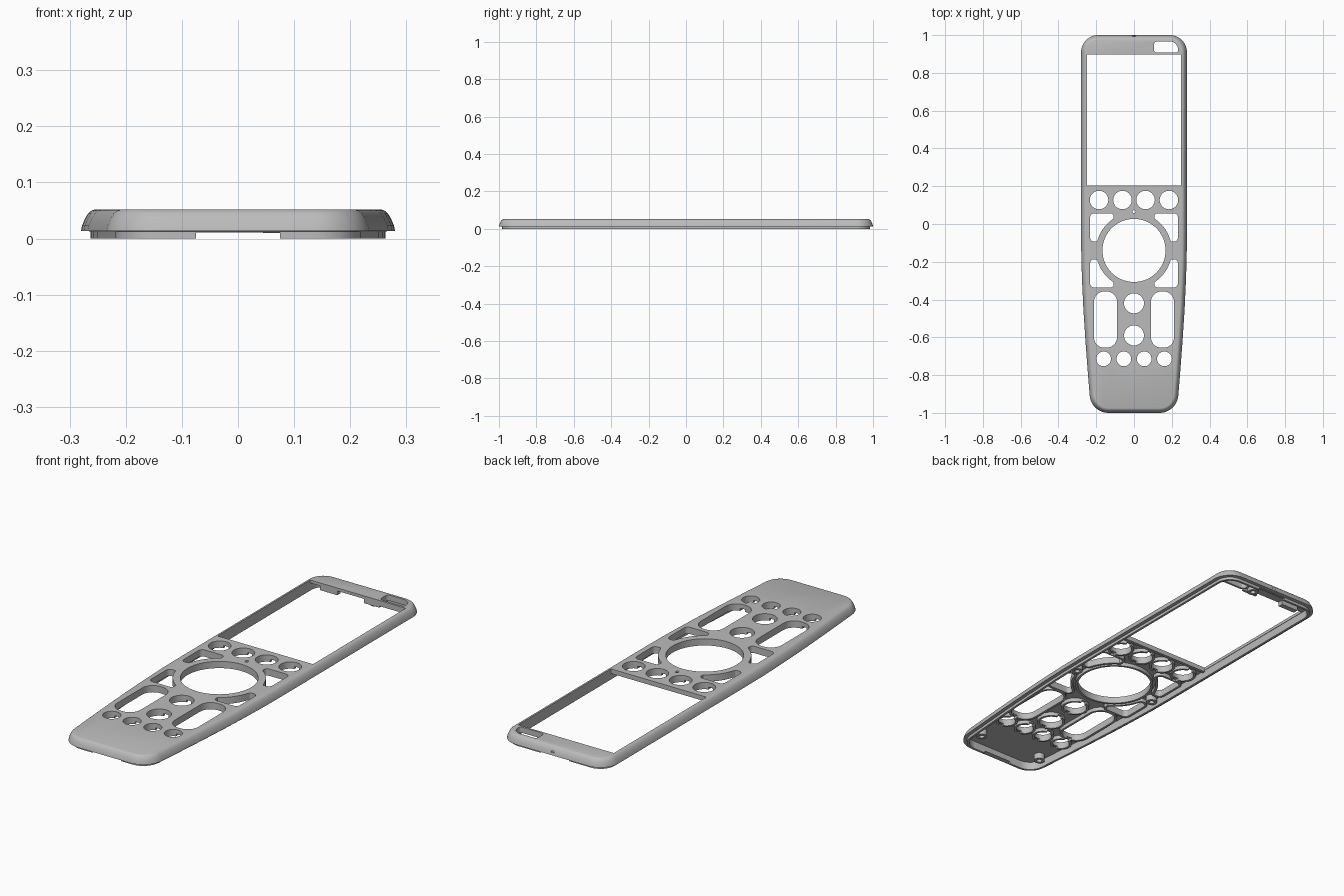
import bpy, bmesh, math
from mathutils import Vector

if "Cube" in bpy.data.objects:
    bpy.data.objects.remove(bpy.data.objects["Cube"], do_unlink=True)

GREY = (0.5, 0.5, 0.5, 1)
mat = bpy.data.materials.new("plastic grey")
mat.use_nodes = True
mat.diffuse_color = GREY
mat.node_tree.nodes["Principled BSDF"].inputs["Base Color"].default_value = GREY

TOP, UNDER, COLLAR = 0.052, 0.038, 0.02   # plate top, plate underside, collar bottom


# ---- 2D outline helpers (all counter-clockwise) ----
def arc(cx, cy, rx, ry, a0, a1, n):
    angles = [math.radians(a0 + (a1 - a0) * i / n) for i in range(n + 1)]
    return [Vector((cx + rx * math.cos(a), cy + ry * math.sin(a))) for a in angles]


def circle(x, y, r, n=40):
    return arc(x, y, r, r, 0, 360, n)[:-1]


def rounded(corners, n=7):
    """Polygon from (x, y, radius) corners, each one filleted."""
    pts = []
    for i, (x, y, r) in enumerate(corners):
        p = Vector((x, y))
        if r == 0:
            pts.append(p)
            continue
        a = (Vector(corners[i - 1][:2]) - p).normalized()
        b = (Vector(corners[(i + 1) % len(corners)][:2]) - p).normalized()
        half = a.angle(b) / 2
        c = p + (a + b).normalized() * r / math.sin(half)
        s, e = p + a * r / math.tan(half) - c, p + b * r / math.tan(half) - c
        sweep = s.angle(e)
        for k in range(n + 1):
            t = k / n
            pts.append(c + (s * math.sin((1 - t) * sweep) + e * math.sin(t * sweep)) / math.sin(sweep))
    return pts


def rect(x0, x1, y0, y1, r=0):
    return rounded([(x0, y0, r), (x1, y0, r), (x1, y1, r), (x0, y1, r)])


def grow(pts, d):
    """Offset an outline outward by d."""
    out = []
    for i, p in enumerate(pts):
        u = (p - pts[i - 1]).normalized()
        v = (pts[(i + 1) % len(pts)] - p).normalized()
        m, n = Vector((u.y, -u.x)), Vector((v.y, -v.x))
        out.append(p + (m + n) * d / (1 + m.dot(n)))
    return out


def flip(pts, sx=1, sy=1, about=0):
    out = [Vector((p.x * sx, about + (p.y - about) * sy)) for p in pts]
    return out[::-1] if sx * sy < 0 else out


# ---- solids ----
def loft(name, rings):
    """Closed solid through a list of (outline, z) rings."""
    bm = bmesh.new()
    loops = [[bm.verts.new((p.x, p.y, z)) for p in pts] for pts, z in rings]
    for lo, hi in zip(loops, loops[1:]):
        for i in range(len(lo)):
            bm.faces.new((lo[i - 1], lo[i], hi[i], hi[i - 1]))
    bm.faces.new(loops[0][::-1])
    bm.faces.new(loops[-1])
    bmesh.ops.recalc_face_normals(bm, faces=bm.faces)
    me = bpy.data.meshes.new(name)
    bm.to_mesh(me)
    bm.free()
    me.materials.append(mat)
    ob = bpy.data.objects.new(name, me)
    bpy.context.collection.objects.link(ob)
    return ob


def prism(name, pts, z0, z1):
    return loft(name, [(pts, z0), (pts, z1)])


def combine(base, tools, operation):
    for tool in tools:
        mod = base.modifiers.new(operation.lower(), 'BOOLEAN')
        mod.operation, mod.solver, mod.object = operation, 'EXACT', tool
    deps = bpy.context.evaluated_depsgraph_get()
    me = bpy.data.meshes.new_from_object(base.evaluated_get(deps))
    base.modifiers.clear()
    base.data = me
    for tool in tools:
        bpy.data.objects.remove(tool, do_unlink=True)


# ---- body outline: straight sides tapering to a narrower lower end ----
half = arc(0.135, -0.9, 0.1, 0.1, -90, -3, 12)
half += [Vector(p) for p in ((0.245, -0.78), (0.257, -0.62), (0.268, -0.45),
                             (0.275, -0.3), (0.279, -0.18), (0.28, -0.05))]
half += arc(0.19, 0.91, 0.09, 0.09, 0, 90, 12)
body = half + flip(half, sx=-1)

# ---- openings ----
corner = rounded([(0.232, -0.093, 0.02), (0.232, 0.056, 0.02), (0.107, 0.056, 0.016)]
                 + [(p.x, p.y, 0) for p in arc(0, -0.14, 0.2, 0.2, 57, 18, 10)]
                 + [(0.196, -0.093, 0.008)])
tall = rect(0.09, 0.212, -0.655, -0.357, 0.055)
round_keys = [circle(s * x, y, r) for x, y, r in
              ((0.061, 0.127, 0.049), (0.185, 0.127, 0.049),
               (0.054, -0.714, 0.039), (0.161, -0.714, 0.039)) for s in (-1, 1)]
round_keys += [circle(0, y, 0.053) for y in (-0.42, -0.59)]
collared = round_keys + [circle(0, -0.14, 0.167, 72)]
collared += [flip(tall, sx) for sx in (-1, 1)]
collared += [flip(corner, sx, sy, -0.14) for sx in (-1, 1) for sy in (-1, 1)]
slot = rounded([(0.106, 0.907, 0.016), (0.233, 0.907, 0.012),
                (0.233, 0.966, 0.042), (0.106, 0.966, 0.016)])
plain = [rect(-0.25, 0.25, 0.204, 0.897), slot, circle(0, 0.066, 0.008, 16)]

# ---- shell: rounded outer skin with a recessed mating lip ----
profile = ((0.017, 0), (0.017, 0.013), (0, 0.0135), (0.002, 0.023), (0.007, 0.035),
           (0.013, 0.045), (0.019, 0.05), (0.025, TOP))
shell = loft("faceplate", [(grow(body, -d), z) for d, z in profile])
combine(shell, [prism("cavity", grow(body, -0.028), -0.02, UNDER)], 'DIFFERENCE')

# collars round the keys, the window ledge and the slot frame
collars = [prism("collar", grow(pts, 0.011), COLLAR, 0.045) for pts in collared]
collars += [prism("ledge", rect(-0.252, 0.252, 0.19, 0.21), 0.03, 0.045),
            prism("slot_frame", grow(slot, 0.01), 0.025, 0.045)]
combine(shell, collars, 'UNION')

# through holes, key guide notches, lip notches and the dimple in the far end
cuts = [prism("hole", pts, -0.1, 0.1) for pts in collared + plain]
for pts in round_keys:
    c = sum(pts, Vector((0, 0))) / len(pts)
    cuts.append(prism("guide", rect(c.x - 0.012, c.x + 0.012, c.y - 0.066, c.y + 0.066), 0, 0.031))
cuts += [prism("lip_notch", rect(-0.075, 0.075, y - 0.05, y + 0.05), -0.1, 0.0105) for y in (-1, 1)]
cuts.append(prism("dimple", circle(0, 1.006, 0.014, 24), 0.025, 0.1))
combine(shell, cuts, 'DIFFERENCE')

# ---- screw bosses ----
bosses = []
for i, (x, y) in enumerate(((0.172, -0.88), (-0.172, -0.88), (0.222, -0.14),
                            (-0.222, -0.14), (0.07, 0.93))):
    boss = prism("screw_boss_%d" % (i + 1), circle(x, y, 0.025, 24), 0.01, UNDER + 0.002)
    combine(boss, [prism("bore", circle(x, y, 0.012, 20), -0.1, 0.034)], 'DIFFERENCE')
    bosses.append(boss)

# ---- locating blocks under the far end ----
blocks = [prism("locating_block_left", rect(0.03, 0.11, 0.9, 0.912), 0.016, UNDER + 0.002),
          prism("locating_block_right", rect(-0.2, -0.11, 0.9, 0.925), 0.016, UNDER + 0.002)]

# smooth the curved walls, keep the edges sharp
bpy.ops.object.select_all(action='DESELECT')
for ob in [shell] + bosses + blocks:
    ob.select_set(True)
bpy.context.view_layer.objects.active = shell
bpy.ops.object.shade_smooth_by_angle(angle=math.radians(25))
